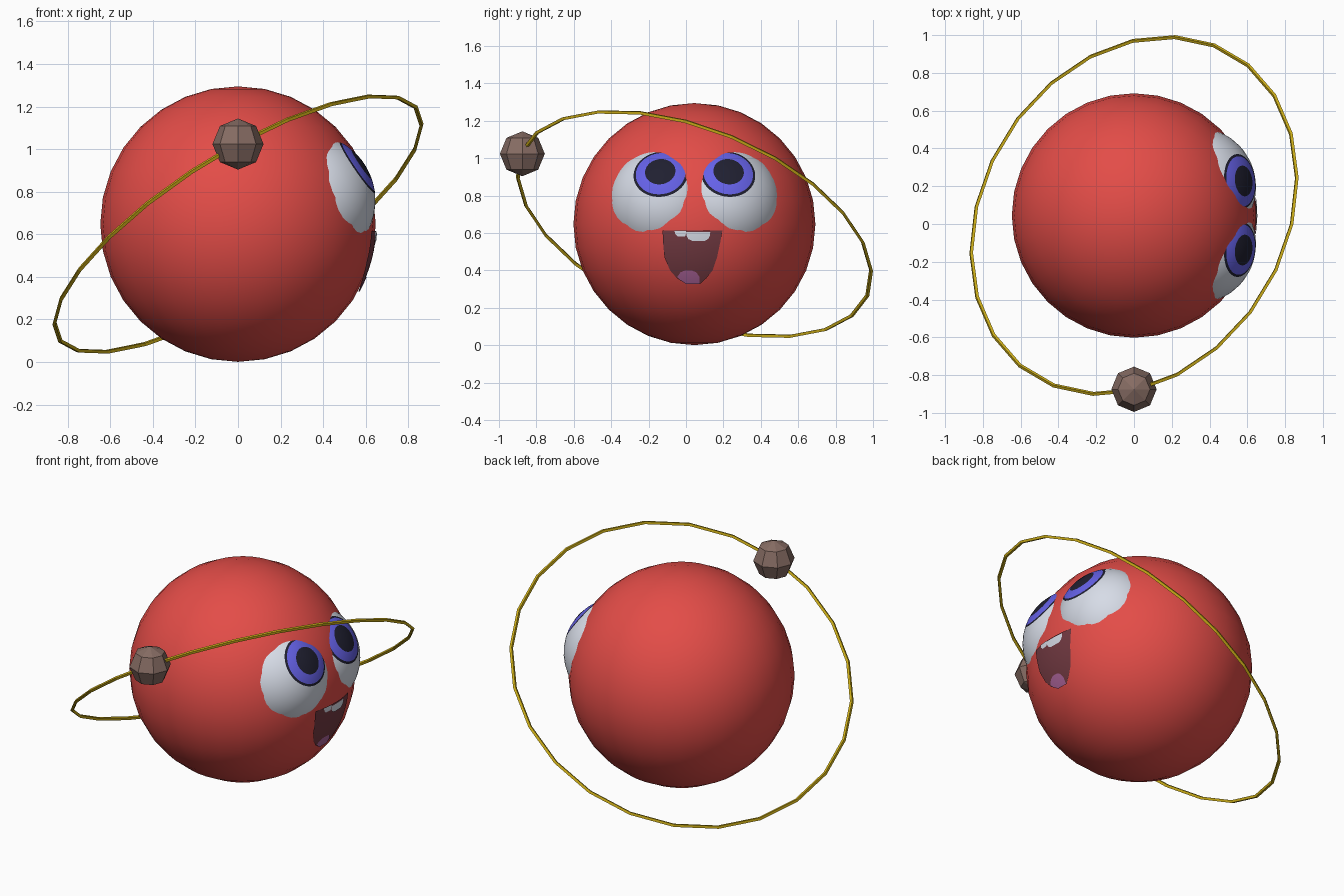
import bpy, bmesh, math
from mathutils import Vector, Matrix

if "Cube" in bpy.data.objects:
    bpy.data.objects.remove(bpy.data.objects["Cube"])

C = Vector((0, 0.045, 0.648))   # planet centre
R = 0.647                       # planet radius


def mat(name, rgb):
    m = bpy.data.materials.new(name)
    m.diffuse_color = (*rgb, 1)
    m.use_nodes = True
    m.node_tree.nodes["Principled BSDF"].inputs["Base Color"].default_value = m.diffuse_color
    return m


RED = mat("planet red", (0.77, 0.073, 0.064))
WHITE = mat("eye white", (0.72, 0.76, 0.85))
BLUE = mat("iris blue", (0.13, 0.12, 0.80))
BLACK = mat("pupil black", (0.014, 0.014, 0.03))
MOUTH = mat("mouth maroon", (0.17, 0.042, 0.054))
TONGUE = mat("tongue pink", (0.42, 0.13, 0.33))
GOLD = mat("orbit gold", (0.65, 0.45, 0.01))
BROWN = mat("moon brown", (0.24, 0.15, 0.125))


def finish(name, bm, mats, smooth):
    bmesh.ops.recalc_face_normals(bm, faces=bm.faces)
    me = bpy.data.meshes.new(name)
    bm.to_mesh(me)
    bm.free()
    for m in mats:
        me.materials.append(m)
    for p in me.polygons:
        p.use_smooth = smooth
    ob = bpy.data.objects.new(name, me)
    bpy.context.collection.objects.link(ob)
    return ob


def ball(name, centre, radius, segs, rings, material, smooth):
    bm = bmesh.new()
    bmesh.ops.create_uvsphere(bm, u_segments=segs, v_segments=rings, radius=radius,
                              matrix=Matrix.Translation(centre))
    return finish(name, bm, [material], smooth)


# Planet body and its small faceted moon
ball("planet", C, R, 32, 16, RED, True)
ball("moon", (0, -0.875, 1.024), 0.12, 8, 4, BROWN, False)

# Tilted orbit ring: 24 straight pieces of thin square tube
U = Vector((0.865, 0.2, 0.468)).normalized()
V = Vector((0, 0.922, -0.376))
V = (V - U * V.dot(U)).normalized()
N = U.cross(V)
bm = bmesh.new()
loops = []
for i in range(24):
    t = math.tau * i / 24
    out = U * math.sin(t) + V * math.cos(t)
    loops.append([bm.verts.new(C + out * (1 + 0.011 * math.cos(a)) + N * 0.011 * math.sin(a))
                  for a in (math.tau * k / 4 for k in range(4))])
for i in range(24):
    a, b = loops[i], loops[(i + 1) % 24]
    for k in range(4):
        bm.faces.new((a[k], a[(k + 1) % 4], b[(k + 1) % 4], b[k]))
finish("orbit_ring", bm, [GOLD], False)


# Eyes: balls sunk into the planet, poles aimed along the gaze so that
# pupil, iris and outline are rings of faces
def eye(name, side):
    er = 0.316
    centre = C + Vector((0.87, 0.40 * side, 0.287)) * 0.379
    gaze = Vector((0.265, 0.033 * side, 0.181)).normalized()
    rot = gaze.to_track_quat('Z', 'Y')
    angles = [7, 15, 20, 25, 27.5] + [27.5 + 9.5 * i for i in range(1, 11)]
    bands = [2, 2, 1, 1, 2]
    bm = bmesh.new()
    top = bm.verts.new(centre + gaze * er)
    prev = None
    n = 40
    for j, deg in enumerate(angles):
        a = math.radians(deg)
        ring = [bm.verts.new(centre + rot @ Vector((math.sin(a) * math.cos(t), math.sin(a) * math.sin(t),
                                                    math.cos(a))) * er)
                for t in (math.tau * k / n for k in range(n))]
        for k in range(n):
            l = (k + 1) % n
            f = bm.faces.new((prev[k], ring[k], ring[l], prev[l]) if prev else (top, ring[k], ring[l]))
            f.material_index = bands[j] if j < len(bands) else 0
        prev = ring
    bm.faces.new(prev)
    finish(name, bm, [WHITE, BLUE, BLACK], True)


eye("eye_left", -1)
eye("eye_right", 1)


# Thin plates that follow the planet's surface on the face side;
# rows are (z, y start, y end) and are interpolated
def plate(name, rows, lift, material, cols=10, sub=3):
    full = []
    for a, b in zip(rows, rows[1:]):
        full += [[p + (q - p) * s / sub for p, q in zip(a, b)] for s in range(sub)]
    full.append(rows[-1])
    bm = bmesh.new()
    grid = []
    for z, y0, y1 in full:
        line = []
        for i in range(cols + 1):
            y = y0 + (y1 - y0) * i / cols
            dy, dz = y - C.y, z - C.z
            x = math.sqrt((R + lift) ** 2 - dy * dy - dz * dz)
            line.append(bm.verts.new((x, y, z)))
        grid.append(line)
    for a, b in zip(grid, grid[1:]):
        for i in range(cols):
            bm.faces.new((a[i], b[i], b[i + 1], a[i + 1]))
    ob = finish(name, bm, [material], True)
    if ob.data.polygons[0].normal.x < 0:
        ob.data.flip_normals()


plate("mouth", [(0.615, -0.125, 0.195), (0.55, -0.123, 0.183), (0.47, -0.115, 0.166),
                (0.40, -0.085, 0.142), (0.36, -0.05, 0.11), (0.328, 0.0, 0.075)], 0.003, MOUTH)
plate("tongue", [(0.400, -0.005, 0.03), (0.39, -0.03, 0.055), (0.365, -0.047, 0.073),
                 (0.345, -0.025, 0.073), (0.328, 0.0, 0.073)], 0.006, TONGUE)
plate("tooth_small", [(0.614, -0.062, 0.0), (0.595, -0.058, 0.0), (0.582, -0.045, -0.005)], 0.006, WHITE, 6)
plate("tooth_large", [(0.606, 0.0, 0.13), (0.585, 0.003, 0.128), (0.568, 0.012, 0.118),
                      (0.558, 0.035, 0.10)], 0.007, WHITE, 6)
